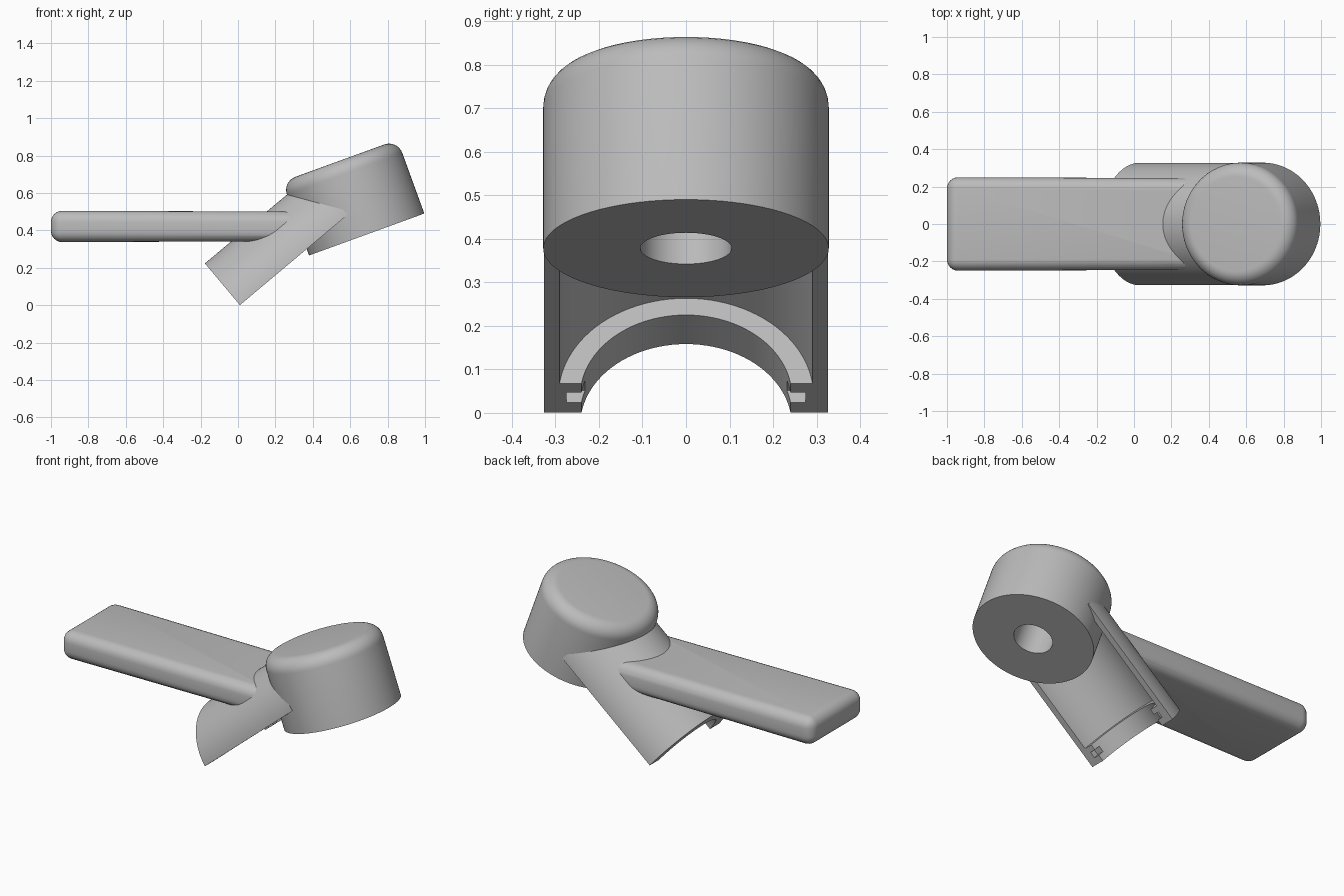
import bpy, bmesh, math
from mathutils import Matrix, Vector

cube = bpy.data.objects.get("Cube")
if cube:
    bpy.data.objects.remove(cube, do_unlink=True)

grey = bpy.data.materials.new("plain grey")
grey.use_nodes = True
grey.diffuse_color = (0.5, 0.5, 0.5, 1)
grey.node_tree.nodes["Principled BSDF"].inputs["Base Color"].default_value = (0.5, 0.5, 0.5, 1)


def frame(x, z, tilt):
    """Placement in the x-z plane, with the local z axis tilted toward +x."""
    return Matrix.Translation((x, 0, z)) @ Matrix.Rotation(math.radians(tilt), 4, "Y")


def finish(name, bm, place):
    bmesh.ops.recalc_face_normals(bm, faces=bm.faces)
    mesh = bpy.data.meshes.new(name)
    bm.to_mesh(mesh)
    bm.free()
    mesh.materials.append(grey)
    obj = bpy.data.objects.new(name, mesh)
    bpy.context.collection.objects.link(obj)
    obj.matrix_world = place
    return obj


def lathe(name, profile, place, steps=96):
    """Closed (radius, height) profile turned about local z."""
    bm = bmesh.new()
    verts = [bm.verts.new((r, 0, h)) for r, h in profile]
    edges = [bm.edges.new((verts[i - 1], verts[i])) for i in range(len(verts))]
    bmesh.ops.spin(bm, geom=verts + edges, cent=(0, 0, 0), axis=(0, 0, 1),
                   angle=math.tau, steps=steps, use_merge=True)
    bmesh.ops.remove_doubles(bm, verts=bm.verts, dist=1e-5)
    return finish(name, bm, place)


def box(name, low, high, place, bevel=0):
    low, high = Vector(low), Vector(high)
    bm = bmesh.new()
    bmesh.ops.create_cube(bm, size=1)
    for v in bm.verts:
        v.co = (low + high) / 2 + v.co * (high - low)
    if bevel:
        bmesh.ops.bevel(bm, geom=bm.edges[:], offset=bevel, segments=6,
                        profile=0.5, affect="EDGES")
    return finish(name, bm, place)


def cut(obj, cutter):
    bpy.context.view_layer.update()
    mod = obj.modifiers.new("cut", "BOOLEAN")
    mod.operation, mod.solver, mod.object = "DIFFERENCE", "EXACT", cutter
    bpy.context.view_layer.objects.active = obj
    bpy.ops.object.modifier_apply(modifier=mod.name)
    bpy.data.objects.remove(cutter, do_unlink=True)


def smooth(obj):
    bpy.ops.object.select_all(action="DESELECT")
    obj.select_set(True)
    bpy.context.view_layer.objects.active = obj
    bpy.ops.object.shade_smooth_by_angle(angle=math.radians(30))


# Round head with a softened top edge and a blind hole underneath
R, TOP, SOFT = 0.328, 0.42, 0.075
rim = [(R - SOFT + SOFT * math.cos(a), TOP - SOFT + SOFT * math.sin(a))
       for a in (math.pi / 2 * i / 8 for i in range(9))]
head = lathe("head", [(0.105, 0), (R, 0)] + rim + [(0, TOP), (0, 0.3), (0.105, 0.3)],
             frame(0.688, 0.378, -20))

# Half-pipe saddle: turned tube with an inner lip, sliced lengthwise
SLICE = -0.037
pipe = frame(0.034, -0.028, 50)
saddle = lathe("saddle", [(0.243, 0), (R, 0), (R, 0.75), (0.293, 0.75),
                          (0.293, 0.104), (0.243, 0.104)], pipe)
cut(saddle, box("slice", (SLICE, -1, -1), (1, 1, 2), pipe))

# Small slots in both ends of the lip
for side in (-1, 1):
    y = sorted((side * 0.22, side * 0.275))
    cut(saddle, box("slot", (SLICE - 0.035, y[0], 0.037), (0, y[1], 0.072), pipe))

# Flat handle with rounded edges, ending inside the saddle wall
handle = box("handle", (-1, -0.25, 0.337), (0.37, 0.25, 0.505), Matrix(), bevel=0.06)
for v in handle.data.vertices:
    t = (v.co.x + 1) / 1.37
    v.co.z += (0.42 - v.co.z) * 0.06 * t
    v.co.y *= 1 - 0.02 * t
cut(handle, lathe("core", [(0, -0.5), (0.312, -0.5), (0.312, 1.2), (0, 1.2)], pipe))

for part in (head, saddle, handle):
    smooth(part)
